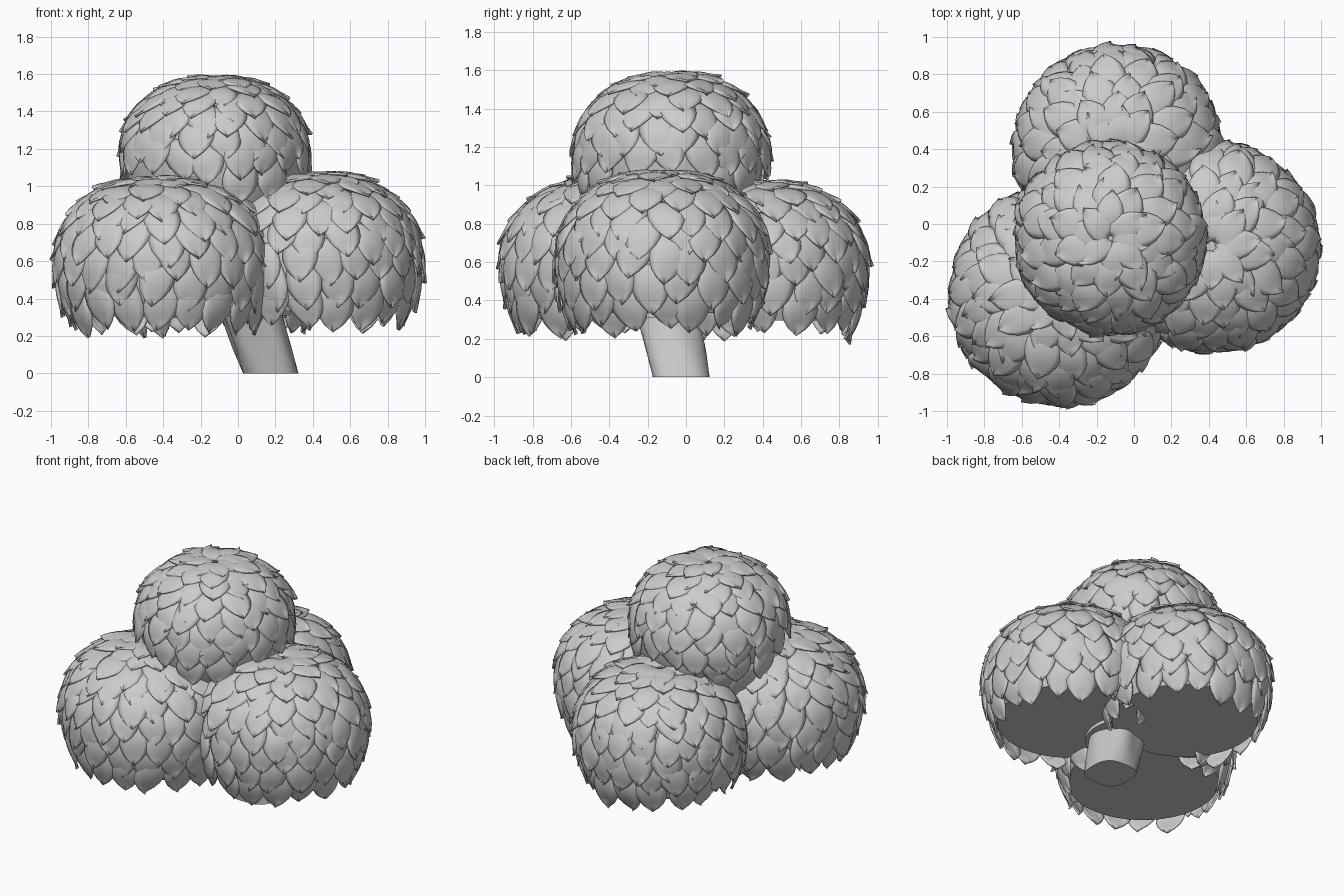
import bpy, bmesh, math, random
from math import sin, cos, pi
from mathutils import Vector

random.seed(4)
if "Cube" in bpy.data.objects:
    bpy.data.objects.remove(bpy.data.objects["Cube"])

grey = bpy.data.materials.new("plain_grey")
grey.use_nodes = True
COLOUR = (0.6, 0.6, 0.6, 1)
grey.diffuse_color = COLOUR
grey.node_tree.nodes["Principled BSDF"].inputs["Base Color"].default_value = COLOUR


def finish(name, bm, angle=40):
    bmesh.ops.recalc_face_normals(bm, faces=bm.faces)
    mesh = bpy.data.meshes.new(name)
    bm.to_mesh(mesh)
    bm.free()
    mesh.materials.append(grey)
    ob = bpy.data.objects.new(name, mesh)
    bpy.context.collection.objects.link(ob)
    bpy.ops.object.select_all(action='DESELECT')
    ob.select_set(True)
    bpy.context.view_layer.objects.active = ob
    bpy.ops.object.shade_smooth_by_angle(angle=math.radians(angle))
    return ob


def skin(bm, rows, closed):
    """Join rows of vertices with quads."""
    for a, b in zip(rows, rows[1:]):
        n = len(a)
        for i in range(n if closed else n - 1):
            j = (i + 1) % n
            bm.faces.new((a[i], a[j], b[j], b[i]))


class Crown:
    """A dome, flattened on top and tapering below its widest line."""

    def __init__(self, name, centre, radius, height, drop):
        self.name, self.c = name, Vector(centre)
        self.r, self.h, self.drop = radius, height, drop

    def reach(self, a):
        s, c = sin(a) / self.r, cos(a)
        if c > 0:
            return (s ** 2.15 + (c / self.h) ** 2.15) ** (-1 / 2.15)
        return (s ** 2 + (c / self.drop) ** 2) ** -0.5

    def point(self, a, th, off=0.0):
        d = Vector((sin(a) * cos(th), sin(a) * sin(th), cos(a)))
        return self.c + d * (self.reach(a) + off)

    def contains(self, p):
        d = p - self.c
        a = d.angle(Vector((0, 0, 1)))
        return d.length < self.reach(a) - 0.03 and a < 2.1


crowns = [
    Crown("front_right_crown", (-0.395, -0.38, 0.60), 0.555, 0.43, 0.6),
    Crown("left_crown", (0.425, -0.125, 0.62), 0.53, 0.43, 0.6),
    Crown("back_crown", (-0.085, 0.40, 0.58), 0.525, 0.42, 0.6),
    Crown("top_crown", (-0.125, -0.075, 1.16), 0.48, 0.405, 0.5),
]
LAST = 2.12       # polar angle of the flat underside
HUB = Vector((-0.02, -0.04, 0.52))
HUB_RADIUS = 0.3


def make_core(crown):
    bm = bmesh.new()
    rows = [[bm.verts.new(crown.point(0.02 + (LAST - 0.02) * k / 20, 2 * pi * i / 40))
             for i in range(40)] for k in range(21)]
    skin(bm, rows, True)
    bm.faces.new(rows[0])
    bm.faces.new(rows[-1])
    finish(crown.name, bm)


def add_leaf(bm, crown, start, length, th, width):
    """One cupped, pointed leaf that follows the dome and lifts at its tip."""
    tilt, lift = random.uniform(-0.25, 0.25), random.uniform(0.03, 0.055)
    roll = random.uniform(-0.012, 0.012)
    rows = []
    for k in range(8):
        u = k / 7
        a = start + length * u
        half = 0.5 * width * max((1 - u ** 2.6) * (0.75 + 0.75 * u), 0.03)
        ring = max(crown.reach(a) * sin(a), 0.05)
        row = []
        for i in range(-3, 4):
            v = i / 3
            off = 0.004 + lift * u + 0.018 * (1 - v * v) * sin(pi * min(u + 0.15, 1))
            off += roll * v * u - 0.007 * math.exp(-12 * v * v) * u
            turn = (half * v + tilt * length * 0.5 * (u - 0.5)) / ring
            row.append(bm.verts.new(crown.point(a, th + turn, off)))
        rows.append(row)
    skin(bm, rows, False)


def hidden(crown, p):
    """True where a leaf tip lies in another crown or in the filled middle."""
    in_hub = p.z < 0.8 and (p - HUB).xy.length < HUB_RADIUS
    return in_hub or any(o.contains(p) for o in crowns if o is not crown)


def make_leaves(crown):
    bm = bmesh.new()
    for k in range(9):
        tip = 0.5 + 0.217 * k
        ring = crown.reach(tip - 0.1) * sin(tip - 0.1)
        count = max(8, round(2 * pi * ring / 0.16))
        width = 2 * pi * ring / count * 1.25
        for i in range(count):
            th = 2 * pi * (i + 0.5 * (k % 2) + random.uniform(-0.2, 0.2)) / count
            end = tip + random.uniform(-0.06, 0.06)
            length = random.uniform(0.42, 0.48)
            if not hidden(crown, crown.point(end, th)):
                add_leaf(bm, crown, max(end - length, 0.03), length, th, width)
    ob = finish(crown.name + "_leaves", bm, 50)
    solid = ob.modifiers.new("thickness", 'SOLIDIFY')
    solid.thickness, solid.offset = 0.012, -1


for crown in crowns:
    make_core(crown)
    make_leaves(crown)

# Middle that joins the undersides of the crowns
bm = bmesh.new()
bmesh.ops.create_cone(bm, cap_ends=True, segments=40, radius1=HUB_RADIUS,
                      radius2=HUB_RADIUS, depth=0.42)
bmesh.ops.translate(bm, vec=HUB, verts=bm.verts)
finish("crown_middle", bm)

# Leaning trunk with a rounded square section and twisting ridges
bm = bmesh.new()
rings = []
for k in range(11):
    t = k / 10
    cx, cy = 0.175 - 0.2 * t, -0.025 - 0.14 * t
    row = []
    for i in range(32):
        th = 2 * pi * i / 32
        r = (0.148 + 0.02 * t) * (abs(cos(th)) ** 3 + abs(sin(th)) ** 3) ** (-1 / 3)
        r *= 1 + 0.045 * sin(5 * th + 4 * t) * min(1, 6 * t)
        row.append(bm.verts.new((cx + r * cos(th + 0.4 * t),
                                 cy + r * sin(th + 0.4 * t), 0.6 * t)))
    rings.append(row)
skin(bm, rings, True)
bm.faces.new(rings[0])
bm.faces.new(rings[-1])
finish("trunk", bm)
